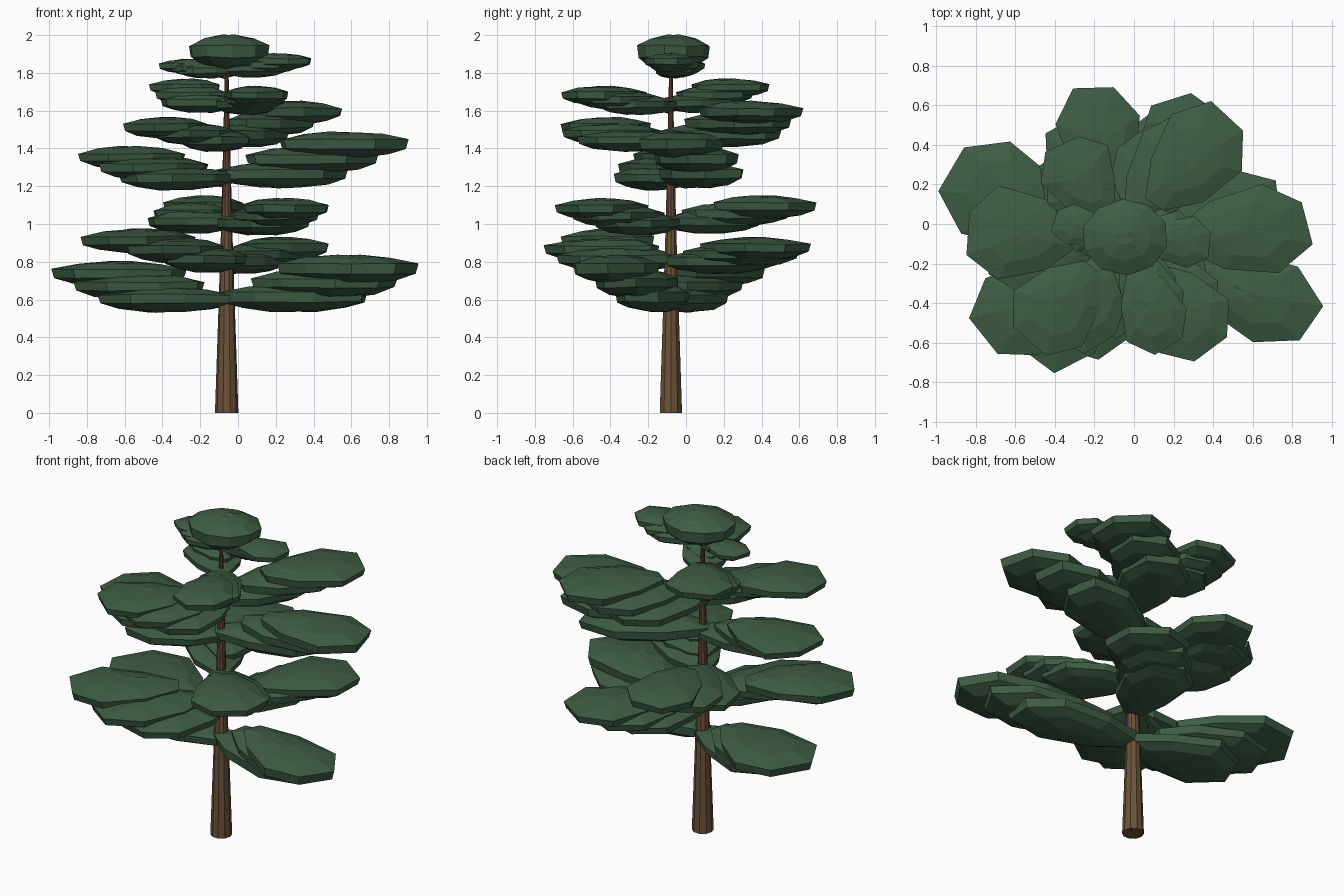
import bpy, bmesh, math, random
from mathutils import Vector

cube = bpy.data.objects.get("Cube")
if cube:
    bpy.data.objects.remove(cube, do_unlink=True)

random.seed(4)
TRUNK = Vector((-0.06, -0.08, 0))


def material(name, colour):
    mat = bpy.data.materials.new(name)
    mat.use_nodes = True
    mat.diffuse_color = (*colour, 1)
    mat.node_tree.nodes["Principled BSDF"].inputs["Base Color"].default_value = (*colour, 1)
    return mat


GREEN = material("needle green", (0.048, 0.11, 0.058))
BROWN = material("bark brown", (0.145, 0.085, 0.04))
RED_BROWN = material("young bark", (0.125, 0.06, 0.036))


def finish(bm, name, *mats):
    bmesh.ops.recalc_face_normals(bm, faces=bm.faces)
    mesh = bpy.data.meshes.new(name)
    bm.to_mesh(mesh)
    bm.free()
    for mat in mats:
        mesh.materials.append(mat)
    obj = bpy.data.objects.new(name, mesh)
    bpy.context.collection.objects.link(obj)


def polar(angle, radius, z):
    """Point at a distance from the trunk axis."""
    return TRUNK + Vector((radius * math.cos(angle), radius * math.sin(angle), z))


def skin(bm, rings):
    """Join equal rings of points with quads and close both ends."""
    loops = [[bm.verts.new(p) for p in ring] for ring in rings]
    n = len(loops[0])
    for low, high in zip(loops, loops[1:]):
        for i in range(n):
            j = (i + 1) % n
            bm.faces.new((low[i], low[j], high[j], high[i]))
    for loop in (loops[0], loops[-1]):
        bmesh.ops.poke(bm, faces=[bm.faces.new(loop)])


# Radius and height of each ring of a foliage pad, bottom to top
PAD = [(0.3, -1.0), (0.7, -0.75), (0.96, -0.3), (1.0, 0.38), (0.62, 0.82), (0.2, 1.0)]


def add_pad(bm, centre, angle, length, width, height, sides=8, jitter=0.06, egg=0.36):
    """Flattened, faceted clump with a blunt outer end and a narrow inner end."""
    spin = random.uniform(0.38, 0.62)
    reach = [1.04 + random.uniform(-jitter, jitter) for _ in range(sides)]
    rings = []
    for radius, z in PAD:
        ring = []
        for i in range(sides):
            a = math.tau * (i + spin) / sides
            u = math.cos(a) * radius * reach[i] * length / 2
            v = math.sin(a) * radius * reach[i] * width / 2 * (1 + egg * math.cos(a))
            wobble = random.uniform(-0.06, 0.06)
            ring.append(centre + Vector((u * math.cos(angle) - v * math.sin(angle),
                                         u * math.sin(angle) + v * math.cos(angle),
                                         (z + wobble) * height)))
        rings.append(ring)
    skin(bm, rings)


def add_limb(name, start, end, r0, r1):
    """Thin tapered stick between two points."""
    axis = (end - start).normalized()
    side = axis.cross(Vector((0, 0, 1))).normalized()
    up = side.cross(axis)
    bm = bmesh.new()
    skin(bm, [[p + r * (math.cos(math.tau * i / 6) * side + math.sin(math.tau * i / 6) * up)
               for i in range(6)] for p, r in ((start, r0), (end, r1))])
    finish(bm, name, RED_BROWN)


# Trunk, redder where the bark is young
bm = bmesh.new()
profile = [(0, 0.062), (0.3, 0.052), (0.6, 0.042), (1.0, 0.029), (1.45, 0.018), (1.9, 0.008)]
skin(bm, [[polar(math.tau * i / 10, r, z) for i in range(10)] for z, r in profile])
for face in bm.faces:
    face.material_index = int(face.calc_center_median().z > 1.0)
finish(bm, "trunk", BROWN, RED_BROWN)

# Boughs: angle, twist of the inner pads, reach, width, outer height, inner height
BOUGHS = {
    "low_left": (-23, 12, 1.07, 0.40, 0.76, 0.61),
    "low_right": (159, 12, 0.94, 0.47, 0.735, 0.60),
    "second_right": (215, 36, 0.87, 0.44, 0.91, 0.81),
    "second_left": (58, 12, 0.81, 0.43, 0.87, 0.80),
    "third_back": (102, 28, 0.79, 0.38, 1.09, 1.01),
    "third_front": (-51, 10, 0.73, 0.40, 1.08, 1.00),
    "middle_left": (4, 20, 0.96, 0.42, 1.42, 1.26),
    "middle_right": (177, 20, 0.80, 0.42, 1.35, 1.24),
    "upper_left": (49, 18, 0.83, 0.41, 1.59, 1.47),
    "upper_right": (226, 32, 0.70, 0.40, 1.51, 1.44),
    "high_back": (123, 12, 0.58, 0.35, 1.72, 1.64),
    "high_front": (-68, 8, 0.60, 0.31, 1.68, 1.63),
    "top_left": (-2, 12, 0.45, 0.24, 1.86, 1.82),
    "top_right": (163, 12, 0.36, 0.20, 1.835, 1.81),
}
for name, (degrees, twist, reach, width, z_outer, z_inner) in BOUGHS.items():
    bm = bmesh.new()
    for t in (0, 0.5, 1):
        angle = math.radians(degrees + twist * (1 - t))
        z = z_inner + (z_outer - z_inner) * t
        # Each pad spans two thirds of the bough, stepping outwards and up
        near, far = reach * 0.32 * t - 0.04, reach * (0.72 + 0.28 * t)
        add_pad(bm, polar(angle, (near + far) / 2, z), angle, far - near,
                width * (0.88 + 0.12 * t), 0.02 + 0.05 * reach)
    finish(bm, name + "_foliage", GREEN)
    add_limb(name + "_branch", polar(0, 0, z_inner - 0.04),
             polar(math.radians(degrees + twist), reach * 0.4, z_inner),
             0.003 + 0.009 * reach, 0.004)

# Rounded crown
bm = bmesh.new()
add_pad(bm, Vector((-0.045, -0.065, 1.91)), 0, 0.42, 0.37, 0.09, 10, 0.03, 0)
finish(bm, "crown_foliage", GREEN)
